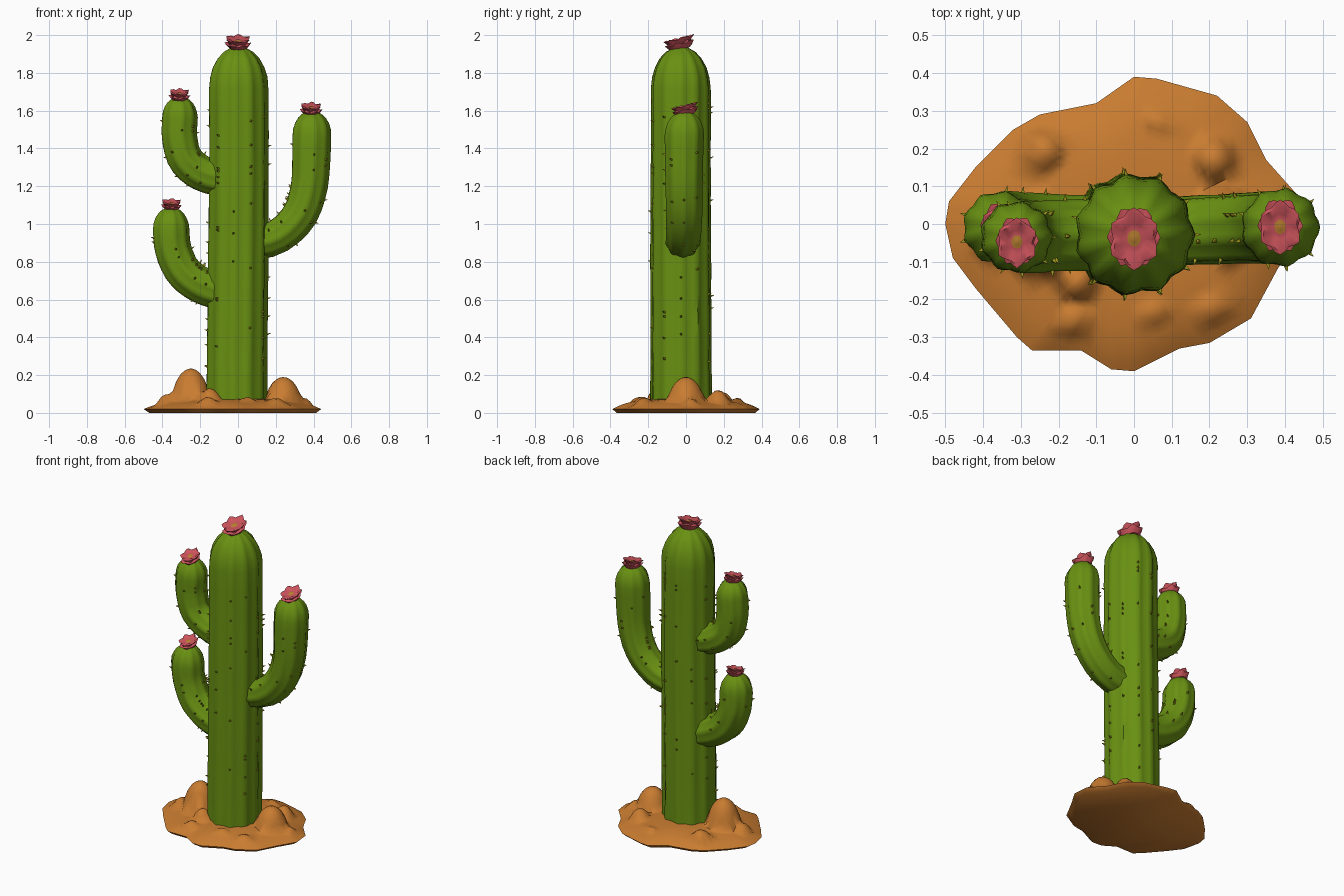
import bpy, math, random
from mathutils import Vector, Matrix

random.seed(4)
cube = bpy.data.objects.get("Cube")
if cube:
    bpy.data.objects.remove(cube)


def material(name, rgb):
    m = bpy.data.materials.new(name)
    m.use_nodes = True
    m.diffuse_color = (*rgb, 1)
    m.node_tree.nodes["Principled BSDF"].inputs["Base Color"].default_value = (*rgb, 1)
    return m


GREEN = material("cactus_green", (0.14, 0.28, 0.006))
SAND = material("sand_orange", (0.58, 0.2, 0.03))
PINK = material("petal_pink", (0.62, 0.09, 0.11))
GOLD = material("flower_gold", (0.5, 0.22, 0.03))
SPINE = material("spine_yellow", (0.33, 0.3, 0.012))


def build(name, verts, faces, mats, angle=40):
    me = bpy.data.meshes.new(name)
    me.from_pydata(verts, [], faces)
    for m in mats:
        me.materials.append(m)
    me.shade_smooth()
    me.set_sharp_from_angle(angle=math.radians(angle))
    ob = bpy.data.objects.new(name, me)
    bpy.context.collection.objects.link(ob)
    return ob


def bridge(rings, n):
    """Quads joining consecutive rings of n vertices."""
    return [(r * n + i, r * n + (i + 1) % n, (r + 1) * n + (i + 1) % n, (r + 1) * n + i)
            for r in range(rings - 1) for i in range(n)]


def smooth_path(points, steps=5):
    """Catmull-Rom curve through the points."""
    p = [Vector(q) for q in points]
    p = [2 * p[0] - p[1]] + p + [2 * p[-1] - p[-2]]
    out = []
    for a, b, c, d in zip(p, p[1:], p[2:], p[3:]):
        for k in range(steps):
            t = k / steps
            out.append(0.5 * (2 * b + (c - a) * t + (2 * a - 5 * b + 4 * c - d) * t * t
                              + (3 * b - a - 3 * c + d) * t ** 3))
    return out + [p[-2]]


def point_at(path, s):
    """Position and direction at arc length s."""
    for a, b in zip(path, path[1:]):
        step = (b - a).length
        if s <= step or b is path[-1]:
            return a + (b - a) * (s / step), (b - a).normalized()
        s -= step


def stem(name, points, radius, dome, ribs, spines, root=1.0):
    """Ribbed tube with a rounded tip, plus spines along its ribs."""
    path = smooth_path(points)
    length = sum((b - a).length for a, b in zip(path, path[1:]))
    body = length - dome
    count = 14
    stations = [(body * k / count, 1.0) for k in range(count)]
    stations += [(body + dome * math.sin(a), max(math.cos(a), 0.2))
                 for a in (math.radians(d) for d in range(0, 91, 15))]
    n = ribs * 4

    def surface(s, scale, angle, wobble=0.0):
        c, t = point_at(path, s)
        side = Vector((0, 1, 0))
        across = side.cross(t).normalized()
        taper = root + (1 - root) * min(1, s / body)
        r = radius * scale * taper * (1 + 0.045 * math.cos(ribs * angle) + wobble)
        out = across * math.cos(angle) + side * math.sin(angle)
        return c + out * r, out

    verts = [surface(s, k, 2 * math.pi * i / n, random.uniform(-0.012, 0.012))[0]
             for s, k in stations for i in range(n)]
    faces = bridge(len(stations), n)
    last = len(verts) - n
    faces += [tuple(reversed(range(n))), tuple(range(last, last + n))]
    build(name, verts, faces, [GREEN], 50)

    # Small four-sided spines on the rib crests
    sv, sf = [], []
    for _ in range(spines):
        s = random.uniform(0.12, 0.98) * body
        p, out = surface(s, 1, 2 * math.pi * random.randrange(ribs) / ribs)
        u = out.orthogonal().normalized()
        v = out.cross(u)
        b = len(sv)
        sv += [p - out * 0.004 + u * 0.008, p - out * 0.004 + v * 0.008,
               p - out * 0.004 - u * 0.008, p - out * 0.004 - v * 0.008,
               p + out * 0.016 + Vector((0, 0, 0.006))]
        sf += [(b + i, b + (i + 1) % 4, b + 4) for i in range(4)]
    build(name + "_spines", sv, sf, [SPINE], 20)


def flower(name, location, rx, ry, height):
    """Two frilled petal rows around a gold centre."""
    profile = [(0.6, -0.3), (0.85, 0.1), (1.0, 0.4), (0.74, 0.45), (0.78, 0.6),
               (0.98, 0.95), (0.85, 1.0), (0.5, 0.8), (0.28, 0.75), (0.12, 0.85)]
    n = 24
    turn = Matrix.Translation(location) @ Matrix.Rotation(math.radians(14), 4, 'X')
    verts = []
    for k, (r, z) in enumerate(profile):
        frill = 0.1 if 0 < k < 7 else 0
        for i in range(n):
            a = 2 * math.pi * i / n
            w = 1 + frill * math.cos(6 * a + (k > 3) * math.pi) + random.uniform(-0.3, 0.3) * frill
            dz = frill * 1.2 * math.sin(6 * a + k)
            verts.append(turn @ Vector((rx * r * w * math.cos(a), ry * r * w * math.sin(a),
                                        height * (z + dz))))
    faces = bridge(len(profile), n)
    faces.append(tuple(range(len(verts) - n, len(verts))))
    ob = build(name, verts, faces, [PINK, GOLD], 40)
    for f in ob.data.polygons:
        f.material_index = int(f.index >= n * (len(profile) - 2))


# Sandy ground: irregular outline with rounded mounds
outline = [(-.5, 0), (-.49, .06), (-.42, .15), (-.32, .25), (-.25, .29), (-.1, .32),
           (0, .39), (.06, .385), (.22, .34), (.3, .27), (.35, .17), (.43, .08),
           (.44, -.02), (.38, -.12), (.31, -.25), (.2, -.315), (.12, -.33), (0, -.39),
           (-.06, -.385), (-.14, -.335), (-.27, -.335), (-.31, -.3), (-.42, -.17), (-.48, -.09)]
outline.reverse()
mounds = [(-.25, -.03, .11, .235), (.24, 0, .105, .19), (-.24, .19, .07, .11),
          (.21, .17, .07, .12), (.06, .27, .05, .085), (-.15, -.15, .07, .13),
          (.05, -.23, .06, .085), (-.37, -.04, .07, .1), (.2, -.22, .06, .08),
          (-.16, -.25, .06, .085), (.35, .02, .05, .08)]


def ground_height(x, y, f):
    z = 0.02 + 0.055 * (1 - f ** 4)
    for mx, my, r, h in mounds:
        d = ((x - mx) ** 2 + (y - my) ** 2) / (r * r)
        if d < 1:
            z = max(z, h * math.sqrt(1 - d))
    return z


rim = []
for (ax, ay), (bx, by) in zip(outline, outline[1:] + outline[:1]):
    rim += [(ax + (bx - ax) * k / 3, ay + (by - ay) * k / 3) for k in range(3)]
n, rows = len(rim), 24
verts = [(x * 0.94, y * 0.94, 0) for x, y in rim]
for k in range(rows):
    f = 1 - k / rows
    verts += [(x * f, y * f, ground_height(x * f, y * f, f)) for x, y in rim]
faces = bridge(rows + 1, n)
faces += [tuple(range(n)), tuple(range(rows * n, rows * n + n))]
faces = [tuple(reversed(f)) for f in faces[:-2]] + [faces[-2], tuple(reversed(faces[-1]))]
build("sand_ground", verts, faces, [SAND], 60)

# Trunk and arms
stem("trunk", [(-.008, -.025, .03), (-.004, -.027, .6), (.002, -.028, 1.3), (0, -.028, 1.94)],
     .153, .22, 11, 75, 1.03)
stem("left_arm", [(.06, -.02, .9), (.2, -.015, .93), (.32, -.01, 1.04), (.375, -.01, 1.2),
                  (.387, -.01, 1.4), (.39, -.005, 1.6)], .101, .13, 9, 32, .86)
stem("right_upper_arm", [(-.06, -.03, 1.23), (-.19, -.03, 1.265), (-.28, -.035, 1.34),
                         (-.312, -.035, 1.46), (-.31, -.035, 1.56), (-.308, -.035, 1.675)],
     .092, .11, 9, 24)
stem("right_lower_arm", [(-.06, -.02, .63), (-.19, -.02, .67), (-.29, -.015, .745),
                         (-.345, -.01, .86), (-.356, -.01, .97), (-.352, -.005, 1.09)],
     .095, .12, 9, 24)

# Flowers on every tip
flower("trunk_flower", (0, -.03, 1.938), .064, .08, .045)
flower("left_arm_flower", (.387, 0, 1.588), .054, .07, .04)
flower("right_upper_flower", (-.31, -.04, 1.662), .052, .064, .04)
flower("right_lower_flower", (-.352, .0, 1.084), .05, .06, .036)
